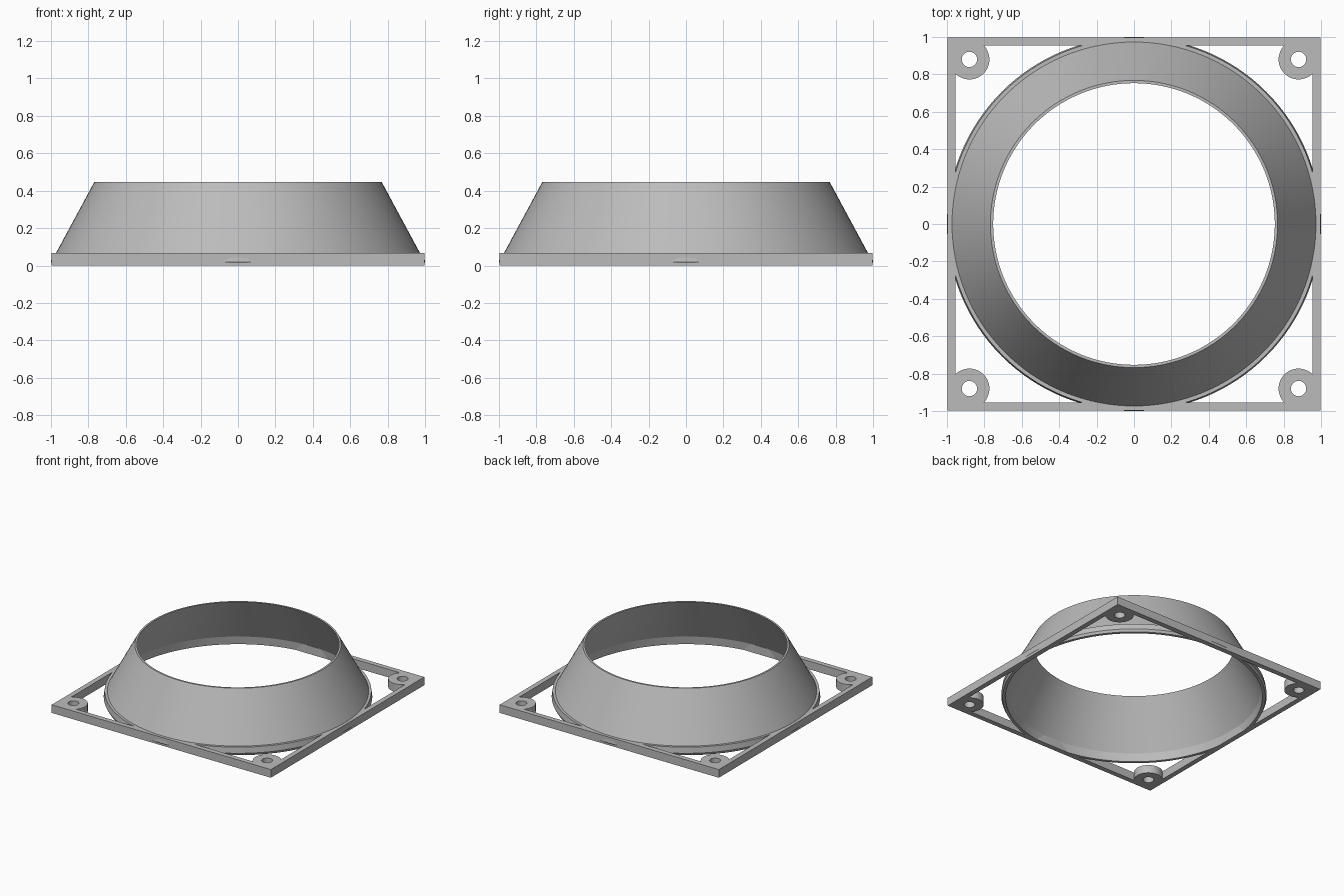
import bpy, bmesh
from math import cos, sin, pi, sqrt, radians

cube = bpy.data.objects.get("Cube")
if cube:
    bpy.data.objects.remove(cube, do_unlink=True)

grey = bpy.data.materials.new("light grey plastic")
grey.use_nodes = True
colour = (0.5, 0.5, 0.5, 1)
grey.diffuse_color = colour
grey.node_tree.nodes["Principled BSDF"].inputs["Base Color"].default_value = colour


def lathe(name, profile, sides, centre=(0, 0), turn=0.0):
    """Spin a closed (radius, z) profile into a ring-shaped solid."""
    bm = bmesh.new()
    loops = []
    for i in range(sides):
        a = turn + 2 * pi * i / sides
        loops.append([bm.verts.new((centre[0] + r * cos(a), centre[1] + r * sin(a), z))
                      for r, z in profile])
    n = len(profile)
    for i in range(sides):
        here, after = loops[i], loops[(i + 1) % sides]
        for j in range(n):
            k = (j + 1) % n
            bm.faces.new((here[j], after[j], after[k], here[k]))
    bmesh.ops.recalc_face_normals(bm, faces=bm.faces)
    mesh = bpy.data.meshes.new(name)
    bm.to_mesh(mesh)
    bm.free()
    mesh.materials.append(grey)
    obj = bpy.data.objects.new(name, mesh)
    bpy.context.collection.objects.link(obj)
    bpy.ops.object.select_all(action='DESELECT')
    obj.select_set(True)
    bpy.context.view_layer.objects.active = obj
    bpy.ops.object.shade_smooth_by_angle(angle=radians(20))
    return obj


def tube(inner, outer, height):
    return [(inner, 0), (outer, 0), (outer, height), (inner, height)]


PLATE = 0.067   # thickness of the mounting frame
TOP = 0.447     # height of the funnel rim

# Square mounting frame: a four-sided ring
lathe("mounting_frame", tube(0.955 * sqrt(2), 0.996 * sqrt(2), PLATE), 4, turn=pi / 4)

# Screw bosses in the corners
for side, x in (("left", 0.88), ("right", -0.88)):
    for end, y in (("front", -0.88), ("back", 0.88)):
        lathe(f"screw_boss_{end}_{side}", tube(0.041, 0.107, PLATE), 48, (x, y))

# Tapered funnel with a narrow flange at its foot
lathe("funnel", [(0.967, 0), (0.99, 0), (1.0, 0.02), (0.993, PLATE),
                 (0.973, PLATE), (0.768, TOP), (0.753, TOP), (0.958, PLATE)], 128)
